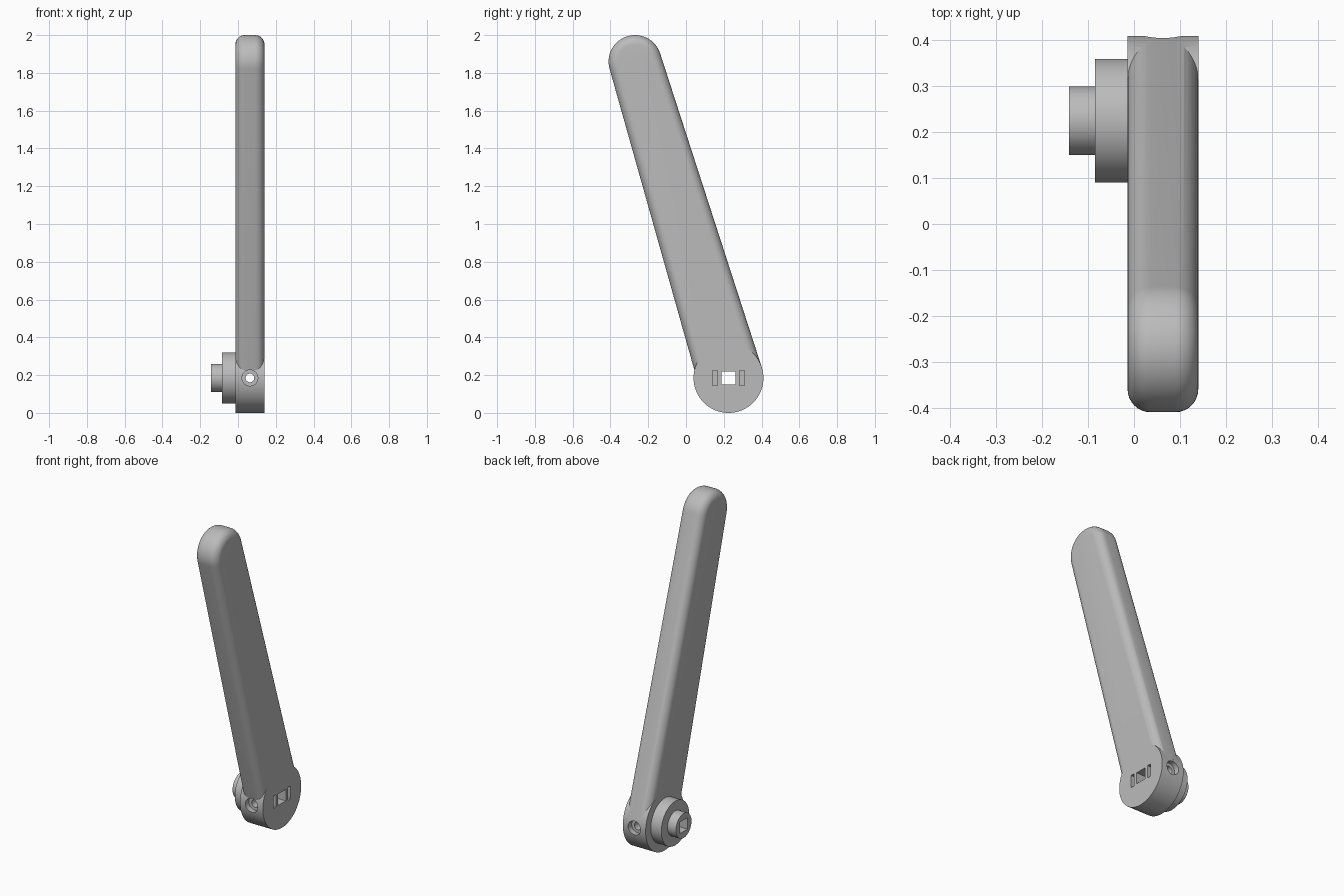
import bpy, bmesh, math
from mathutils import Vector

if "Cube" in bpy.data.objects:
    bpy.data.objects.remove(bpy.data.objects["Cube"], do_unlink=True)

grey = bpy.data.materials.new("plain grey")
grey.use_nodes = True
colour = (0.5, 0.5, 0.5, 1)
grey.diffuse_color = colour
grey.node_tree.nodes["Principled BSDF"].inputs["Base Color"].default_value = colour

PIVOT_Y, PIVOT_Z = 0.225, 0.185
X0, X1 = -0.014, 0.14          # thickness of the arm
MID = (X0 + X1) / 2


def finish(name):
    ob = bpy.context.object
    ob.name = name
    ob.data.materials.append(grey)
    return ob


def x_disc(name, radius, xa, xb):
    """Cylinder around the pivot, along x."""
    bpy.ops.mesh.primitive_cylinder_add(
        vertices=96, radius=radius, depth=xb - xa,
        location=((xa + xb) / 2, PIVOT_Y, PIVOT_Z), rotation=(0, math.pi / 2, 0))
    return finish(name)


def y_bore(name, radius, ya, yb):
    """Cylinder along y, through the middle of the arm."""
    bpy.ops.mesh.primitive_cylinder_add(
        vertices=48, radius=radius, depth=yb - ya,
        location=(MID, (ya + yb) / 2, PIVOT_Z), rotation=(math.pi / 2, 0, 0))
    return finish(name)


def box(name, xa, xb, y, width, height):
    bpy.ops.mesh.primitive_cube_add(size=1, location=((xa + xb) / 2, y, PIVOT_Z))
    bpy.context.object.scale = (xb - xa, width, height)
    return finish(name)


def combine(target, tool, operation):
    bpy.context.view_layer.update()
    bpy.context.view_layer.objects.active = target
    mod = target.modifiers.new("join", 'BOOLEAN')
    mod.operation, mod.object, mod.solver = operation, tool, 'EXACT'
    bpy.ops.object.modifier_apply(modifier=mod.name)


# Handle: tapered outline with a round top, rims rounded over
top_y, top_z, top_r = -0.27, 1.86, 0.14
a0, a1 = math.radians(18), math.radians(196)
outline = [(top_y + top_r * math.cos(a0 + (a1 - a0) * i / 32),
            top_z + top_r * math.sin(a0 + (a1 - a0) * i / 32)) for i in range(33)]
outline += [(0.056, 0.185), (0.24, 0.1), (0.401, 0.242)]
bm = bmesh.new()
face = bm.faces.new([bm.verts.new((X0, y, z)) for y, z in outline])
side = bmesh.ops.extrude_face_region(bm, geom=[face])
bmesh.ops.translate(bm, vec=(X1 - X0, 0, 0),
                    verts=[v for v in side["geom"] if isinstance(v, bmesh.types.BMVert)])
bmesh.ops.recalc_face_normals(bm, faces=bm.faces)
rims = [e for e in bm.edges if abs(e.verts[0].co.x - e.verts[1].co.x) < 0.001]
bmesh.ops.bevel(bm, geom=rims, offset=0.05, segments=8, profile=0.5, affect='EDGES')
bmesh.ops.recalc_face_normals(bm, faces=bm.faces)
mesh = bpy.data.meshes.new("lever_arm")
bm.to_mesh(mesh)
bm.free()
arm = bpy.data.objects.new("lever_arm", mesh)
bpy.context.collection.objects.link(arm)
mesh.materials.append(grey)

# Round hub joined to the handle, then two stepped collars on its right
hub = x_disc("hub", 0.185, X0, X1)
combine(arm, hub, 'UNION')
collar = x_disc("wide_collar", 0.135, -0.085, X0)
boss = x_disc("narrow_boss", 0.075, -0.142, -0.085)

# Square drive hole, nut slots and screw bores with wide mouths
square = box("square_cutter", -0.3, 0.3, PIVOT_Y, 0.074, 0.07)
cutters = [y_bore("screw_cutter", 0.023, -0.2, 0.6)]
for sign in (-1, 1):
    mouth = PIVOT_Y + sign * 0.15
    far = PIVOT_Y + sign * 0.3
    cutters.append(y_bore("mouth_cutter", 0.042, min(mouth, far), max(mouth, far)))
    cutters.append(box("slot_cutter", 0.02, 0.3, PIVOT_Y + sign * 0.071, 0.026, 0.078))
for part in (arm, collar, boss):
    combine(part, square, 'DIFFERENCE')
for cutter in cutters:
    combine(arm, cutter, 'DIFFERENCE')
for helper in cutters + [square, hub]:
    bpy.data.objects.remove(helper, do_unlink=True)

# Smooth curved skins, crisp edges
bpy.ops.object.select_all(action='DESELECT')
for part in (arm, collar, boss):
    part.select_set(True)
bpy.context.view_layer.objects.active = arm
bpy.ops.object.shade_smooth_by_angle(angle=math.radians(25))
